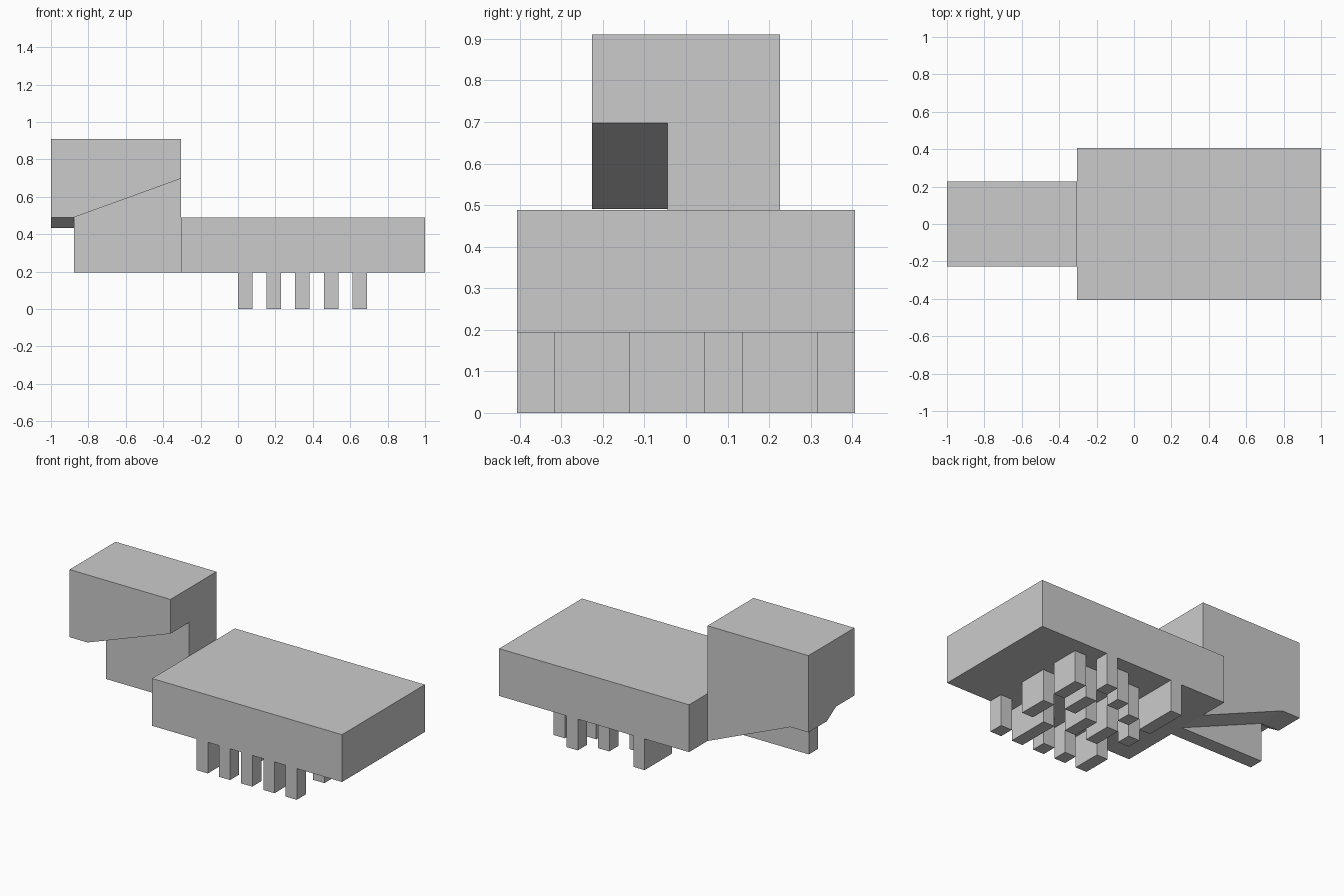
import bpy, bmesh

if "Cube" in bpy.data.objects:
    bpy.data.objects.remove(bpy.data.objects["Cube"])


def add_object(name, bm):
    bmesh.ops.remove_doubles(bm, verts=bm.verts[:], dist=1e-5)
    bmesh.ops.recalc_face_normals(bm, faces=bm.faces[:])
    mesh = bpy.data.meshes.new(name)
    bm.to_mesh(mesh)
    bm.free()
    obj = bpy.data.objects.new(name, mesh)
    bpy.context.collection.objects.link(obj)
    return obj


def box(name, x, y, z):
    bm = bmesh.new()
    bmesh.ops.create_cube(bm, size=1)
    for v in bm.verts:
        v.co = [(lo + hi) / 2 + c * (hi - lo)
                for c, (lo, hi) in zip(v.co, (x, y, z))]
    return add_object(name, bm)


# Main slab
W, BASE, TOP, JOINT = 0.407, 0.194, 0.488, -0.306
box("body", (JOINT, 1), (-W, W), (BASE, TOP))

# Head: cross-sections lofted along x (front underside, blade bottom, back underside)
HALF, BLADE, CROWN = 0.226, 0.045, 0.91


def section(bm, x, front, blade_front, blade_back, back):
    pts = [(-HALF, CROWN), (-HALF, front), (-BLADE, front),
           (-BLADE, blade_front), (BLADE, blade_back), (BLADE, back),
           (HALF, back), (HALF, CROWN)]
    return [bm.verts.new((x, y, z)) for y, z in pts]


bm = bmesh.new()
rings = [section(bm, -1, 0.49, 0.49, 0.433, 0.433),
         section(bm, -0.876, 0.49, 0.49, 0.433, 0.433),
         section(bm, -0.876, 0.49, BASE, BASE, 0.433),
         section(bm, JOINT, 0.697, BASE, BASE, BASE)]
for a, b in zip(rings, rings[1:]):
    for i in range(8):
        j = (i + 1) % 8
        bm.faces.new((a[i], a[j], b[j], b[i]))
bm.faces.new(rings[0])
bm.faces.new(rings[-1])
add_object("head", bm)

# Legs: five rows, each a set of blocks on a nine-cell grid across the width
CELL = 2 * W / 9
rows = [
    [(0, 2), (4, 5), (6, 9)],
    [(0, 1), (3, 5), (6, 7)],
    [(0, 1), (3, 5), (7, 8)],
    [(0, 3), (5, 7), (8, 9)],
    [(0, 1), (3, 5), (6, 8)],
]
for r, row in enumerate(rows):
    x = 0.153 * r
    for k, (lo, hi) in enumerate(row):
        box(f"leg_{r}_{k}", (x, x + 0.077),
            (-W + lo * CELL, -W + hi * CELL), (0, BASE))
